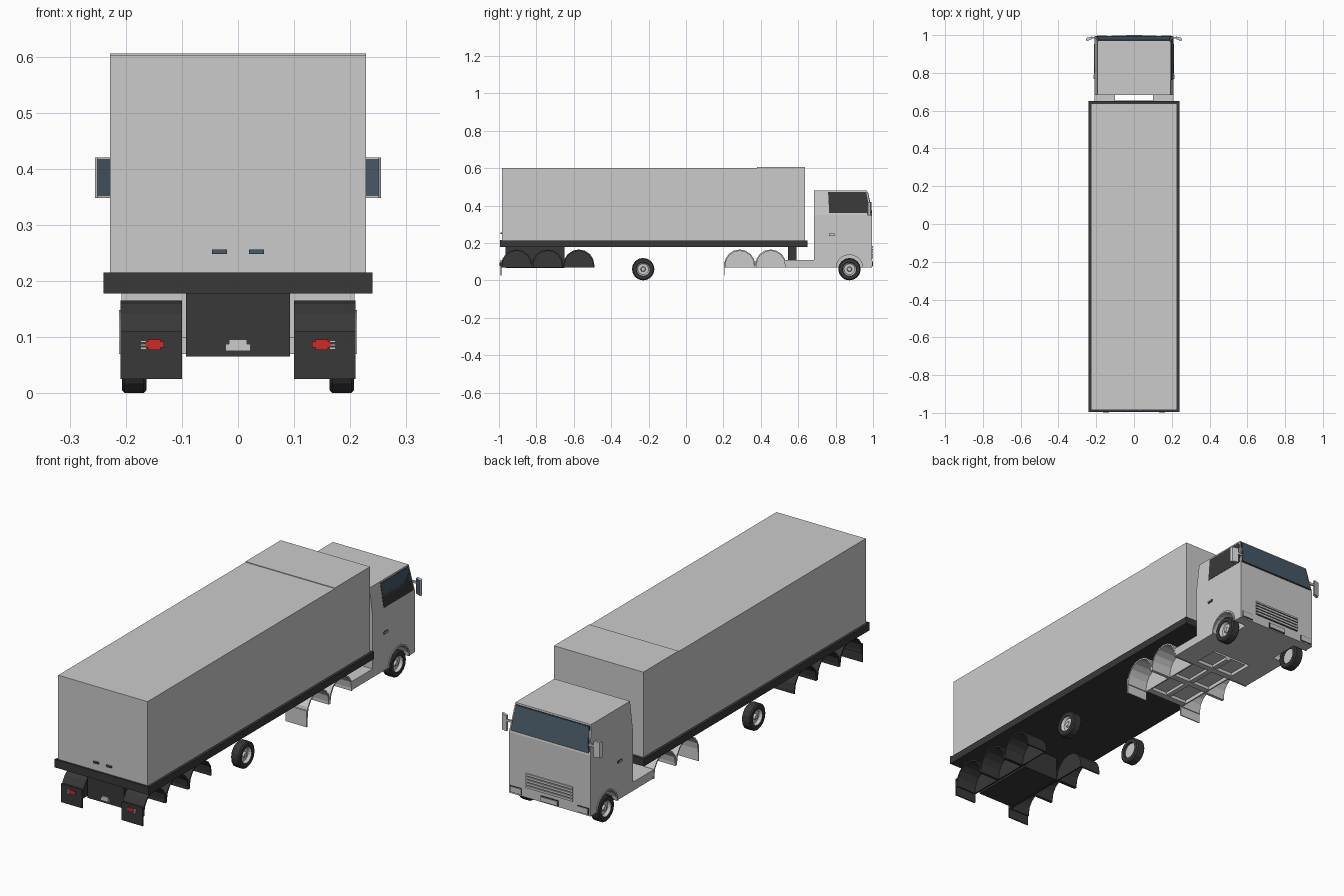
import bpy, bmesh, math
from mathutils import Vector

cube = bpy.data.objects.get("Cube")
if cube:
    bpy.data.objects.remove(cube, do_unlink=True)


def material(name, r, g, b):
    m = bpy.data.materials.new(name)
    m.use_nodes = True
    m.diffuse_color = (r, g, b, 1)
    m.node_tree.nodes["Principled BSDF"].inputs["Base Color"].default_value = (r, g, b, 1)
    return m


GREY = material("light grey", 0.6, 0.6, 0.6)
DARK = material("charcoal", 0.04, 0.04, 0.04)
GLASS = material("blue glass", 0.065, 0.1, 0.135)
RED = material("tail red", 0.6, 0.025, 0.02)
MID = material("mid grey", 0.3, 0.3, 0.3)


def finish(name, bm, *mats):
    bmesh.ops.recalc_face_normals(bm, faces=bm.faces)
    me = bpy.data.meshes.new(name)
    bm.to_mesh(me)
    bm.free()
    for m in mats:
        me.materials.append(m)
    ob = bpy.data.objects.new(name, me)
    bpy.context.collection.objects.link(ob)
    return ob


def loft(name, loops, mat):
    """Skin a list of equal-length point loops and cap both ends."""
    bm = bmesh.new()
    rings = [[bm.verts.new(p) for p in loop] for loop in loops]
    n = len(rings[0])
    for a, b in zip(rings, rings[1:]):
        for i in range(n):
            j = (i + 1) % n
            bm.faces.new((a[i], a[j], b[j], b[i]))
    bm.faces.new(rings[0])
    bm.faces.new(rings[-1])
    return finish(name, bm, mat)


def rect(hx, y0, y1, z):
    return [(-hx, y0, z), (hx, y0, z), (hx, y1, z), (-hx, y1, z)]


def box(name, x0, x1, y0, y1, z0, z1, mat):
    base = [(x0, y0), (x1, y0), (x1, y1), (x0, y1)]
    return loft(name, [[(x, y, z) for x, y in base] for z in (z0, z1)], mat)


def extrude_x(name, profile, x0, x1, mat):
    return loft(name, [[(x, y, z) for y, z in profile] for x in (x0, x1)], mat)


def panel(name, quad, u0, u1, v0, v1, mat, lift=0.003):
    """Thin plate on a quad given as bottom-left, bottom-right, top-right, top-left."""
    a, b, c, d = map(Vector, quad)
    n = (b - a).cross(d - a).normalized()

    def at(u, v):
        return a.lerp(b, u).lerp(d.lerp(c, u), v)
    pts = [at(u0, v0), at(u1, v0), at(u1, v1), at(u0, v1)]
    return loft(name, [[p + n * k for p in pts] for k in (-0.001, lift)], mat)


def arc(cy, cz, r, steps=8):
    return [(cy + r * math.cos(math.pi * i / steps), cz + r * math.sin(math.pi * i / steps))
            for i in range(steps + 1)]


def fender(name, s, cy, r, mat):
    """Arched mudguard shell with a closed inner wall."""
    low, hub = 0.068, 0.165 - r
    outer = [(cy + r, low)] + arc(cy, hub, r) + [(cy - r, low)]
    t = r - 0.007
    inner = [(cy + t, low)] + arc(cy, hub, t) + [(cy - t, low)]
    extrude_x(name + "_shell", outer + inner[::-1], s * 0.1, s * 0.209, mat)
    extrude_x(name + "_inner_wall", inner, s * 0.1, s * 0.106, mat)


def wheel(name, s, cy, r=0.06, steps=16):
    """Lathed tyre and recessed rim."""
    prof = [(0.172, 0), (0.172, 0.036), (0.163, 0.038), (0.163, 0.054), (0.168, r),
            (0.202, r), (0.207, 0.054), (0.207, 0.038), (0.203, 0.036), (0.192, 0.029),
            (0.192, 0.014), (0.2, 0.01), (0.2, 0)]
    bm = bmesh.new()
    vs = [bm.verts.new((s * x, cy, r + q)) for x, q in prof]
    es = [bm.edges.new(e) for e in zip(vs, vs[1:])]
    bmesh.ops.spin(bm, geom=vs + es, cent=(0, cy, r), axis=(1, 0, 0),
                   angle=math.tau, steps=steps, use_duplicate=False)
    bmesh.ops.remove_doubles(bm, verts=bm.verts, dist=1e-5)
    for f in bm.faces:
        reach = max(math.hypot(v.co.y - cy, v.co.z - r) for v in f.verts)
        f.material_index = 1 if reach < 0.0375 else 0
    return finish(name, bm, DARK, GREY)


# Trailer body and deck
box("cargo_box", -0.228, 0.228, -0.985, 0.637, 0.21, 0.602, GREY)
box("cargo_roof_cap", -0.228, 0.228, 0.38, 0.637, 0.602, 0.605, GREY)
box("trailer_deck", -0.24, 0.24, -0.995, 0.65, 0.178, 0.212, DARK)
box("deck_rear_lip", -0.24, 0.24, -0.995, -0.986, 0.212, 0.215, DARK)
box("rear_underframe", -0.093, 0.093, -0.965, -0.65, 0.065, 0.178, DARK)
box("coupling_post", -0.06, 0.06, 0.545, 0.592, 0.1, 0.178, DARK)
box("rear_plate", -0.016, 0.016, -0.97, -0.965, 0.075, 0.096, GREY)
box("rear_plate_base", -0.022, 0.022, -0.968, -0.965, 0.075, 0.088, GREY)

# Tractor frame
box("frame_floor", -0.1, 0.1, 0.21, 0.655, 0.085, 0.1, GREY)
for y in (0.21, 0.37, 0.53):
    box("cross_member", -0.1, 0.1, y, y + 0.03, 0.07, 0.086, GREY)
box("frame_spine", -0.012, 0.012, 0.21, 0.655, 0.072, 0.086, GREY)

# Cab body with tapered top
BELT, ROOF = 0.35, 0.48
cab = loft("cab", [rect(0.208, 0.684, 0.994, 0.07), rect(0.208, 0.684, 0.994, BELT),
                   rect(0.193, 0.684, 0.968, ROOF)], GREY)
for s in (-1, 1):
    cutter = extrude_x("wheel_well_cutter",
                       [(0.874 + 0.072 * math.cos(i * math.tau / 20),
                         0.065 + 0.072 * math.sin(i * math.tau / 20)) for i in range(20)],
                       s * 0.14, s * 0.25, GREY)
    cutter.hide_render = True
    mod = cab.modifiers.new("wheel_well", "BOOLEAN")
    mod.operation, mod.solver, mod.object = "DIFFERENCE", "EXACT", cutter
    bpy.context.view_layer.objects.active = cab
    bpy.ops.object.modifier_apply(modifier=mod.name)
    bpy.data.objects.remove(cutter, do_unlink=True)

# Windscreen and front details
top_front = [(0.208, 0.994, BELT), (-0.208, 0.994, BELT), (-0.193, 0.968, ROOF), (0.193, 0.968, ROOF)]
panel("windscreen_seal", top_front, 0.015, 0.985, 0.06, 0.95, DARK, 0.002)
panel("windscreen", top_front, 0.025, 0.975, 0.09, 0.92, GLASS, 0.004)
for i in range(5):
    z = 0.115 + 0.014 * i
    box("grille_slot", -0.12, 0.12, 0.993, 0.996, z, z + 0.004, DARK)
    box("grille_slat", -0.12, 0.12, 0.993, 0.999, z + 0.004, z + 0.012, GREY)
box("front_plate_frame", -0.045, 0.045, 0.993, 0.997, 0.074, 0.1, DARK)
box("front_plate", -0.042, 0.042, 0.993, 1.0, 0.077, 0.097, GREY)

for s in (-1, 1):
    side = "left" if s > 0 else "right"
    # Side windows
    quad = [(s * 0.208, 0.684, BELT), (s * 0.208, 0.994, BELT),
            (s * 0.193, 0.968, ROOF), (s * 0.193, 0.684, ROOF)]
    lift = 1 if s < 0 else -1
    if s > 0:
        quad = [quad[1], quad[0], quad[3], quad[2]]
    u = (0.28, 0.965) if s < 0 else (0.035, 0.72)
    if s < 0:
        quad = [quad[1], quad[0], quad[3], quad[2]][::1]
        u = (0.035, 0.72)
        lift = -1
    # Quads run front to rear, so the outward side flips with the side sign
    panel(side + "_window_seal", quad, u[0] - 0.015, u[1] + 0.015, 0.07, 0.95, DARK, 0.002 * -lift * s)
    panel(side + "_window", quad, u[0], u[1], 0.1, 0.92, GLASS, 0.004 * -lift * s)
    # Door handle, headlight and mirror
    box(side + "_handle_recess", s * 0.207, s * 0.21, 0.765, 0.795, 0.238, 0.25, DARK)
    box(side + "_door_handle", s * 0.207, s * 0.214, 0.768, 0.792, 0.241, 0.247, GREY)
    box(side + "_headlight_frame", s * 0.14, s * 0.2, 0.993, 0.996, 0.076, 0.106, DARK)
    box(side + "_headlight", s * 0.143, s * 0.197, 0.993, 0.998, 0.079, 0.103, GREY)
    mirror = [(0.222, 0.982), (0.25, 0.97), (0.255, 0.974), (0.25, 0.986), (0.222, 0.993)]
    loft(side + "_mirror_shell", [[(s * x, y, z) for x, y in mirror] for z in (0.348, 0.42)], GREY)
    glass = [(0.224, 0.979), (0.25, 0.968), (0.25, 0.971), (0.224, 0.982)]
    loft(side + "_mirror_glass", [[(s * x, y, z) for x, y in glass] for z in (0.351, 0.417)], GLASS)
    box(side + "_mirror_arm", s * 0.195, s * 0.23, 0.983, 0.99, 0.392, 0.402, GREY)
    # Wheel arch lip, wheels and mudguards
    lip = arc(0.874, 0.07, 0.078, 10) + arc(0.874, 0.07, 0.071, 10)[::-1]
    extrude_x(side + "_arch_lip", lip, s * 0.2, s * 0.212, GREY)
    wheel(side + "_cab_wheel", s, 0.874)
    wheel(side + "_trailer_wheel", s, -0.229)
    for y in (-0.905, -0.74, -0.573):
        fender(side + "_trailer_fender", s, y, 0.083, DARK)
    for y in (0.287, 0.453):
        fender(side + "_tractor_fender", s, y, 0.083, GREY)
    box(side + "_trailer_flap", s * 0.1, s * 0.209, -0.993, -0.987, 0.025, 0.11, DARK)
    box(side + "_tractor_flap", s * 0.1, s * 0.209, 0.202, 0.207, 0.025, 0.1, GREY)
    box(side + "_frame_side", s * 0.1, s * 0.208, 0.53, 0.69, 0.07, 0.11, GREY)
    # Rear lamps and door latches
    box(side + "_tail_lamp", s * 0.138, s * 0.16, -0.998, -0.992, 0.077, 0.096, RED)
    box(side + "_tail_lamp_edge", s * 0.132, s * 0.165, -0.997, -0.992, 0.081, 0.092, RED)
    for z in (0.078, 0.084, 0.09):
        box(side + "_reflector", s * 0.163, s * 0.174, -0.996, -0.992, z, z + 0.004, GREY)
    box(side + "_latch", s * 0.02, s * 0.046, -0.992, -0.984, 0.248, 0.256, GLASS)
